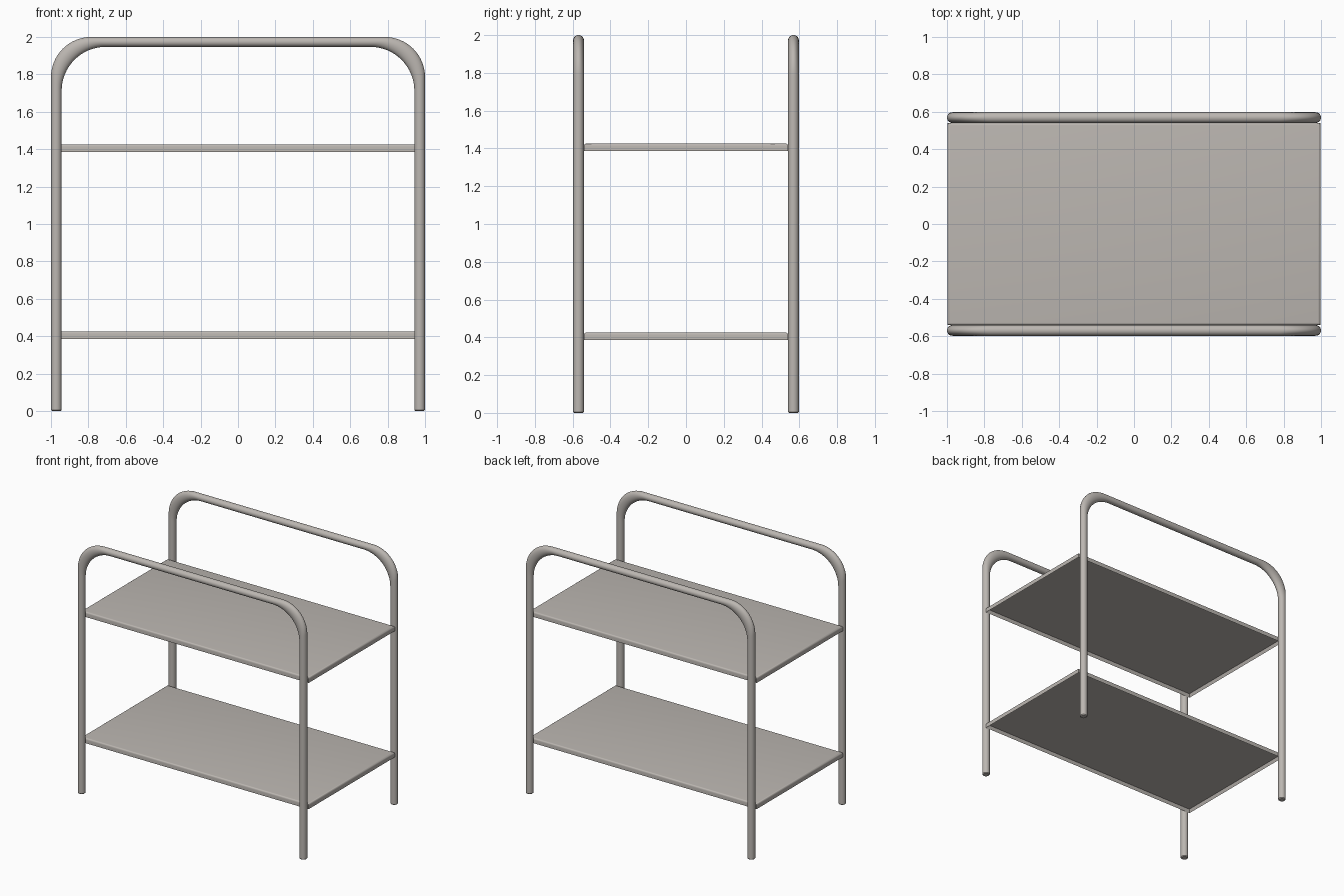
import bpy, bmesh
from math import sin, cos, pi, radians
from mathutils import Vector

if "Cube" in bpy.data.objects:
    bpy.data.objects.remove(bpy.data.objects["Cube"], do_unlink=True)

# Single painted metal finish
metal = bpy.data.materials.new("warm_grey_metal")
metal.use_nodes = True
colour = (0.50, 0.47, 0.44, 1)
metal.diffuse_color = colour
metal.node_tree.nodes["Principled BSDF"].inputs["Base Color"].default_value = colour

SIDES, STEPS = 24, 16
TUBE = 0.057          # tube diameter
TUBE_Y = 0.569        # distance of each frame from the middle
CHAMFER = 0.006


def finish(name, bm):
    bmesh.ops.recalc_face_normals(bm, faces=bm.faces[:])
    mesh = bpy.data.meshes.new(name)
    bm.to_mesh(mesh)
    bm.free()
    mesh.materials.append(metal)
    obj = bpy.data.objects.new(name, mesh)
    bpy.context.collection.objects.link(obj)
    bpy.ops.object.select_all(action='DESELECT')
    obj.select_set(True)
    bpy.context.view_layer.objects.active = obj
    bpy.ops.object.shade_smooth_by_angle(angle=radians(35))
    return obj


def half_frame_sections():
    """Outer point, inner point and depth radius from left foot to top middle."""
    r = TUBE / 2
    foot_in = -1 + TUBE
    sections = [((-1 + CHAMFER, 0), (foot_in - CHAMFER, 0), r - CHAMFER),
                ((-1, CHAMFER), (foot_in, CHAMFER), r)]
    # The bend swells because inner and outer arcs have different centres
    outer_r, inner_r = 0.215, 0.235
    for i in range(STEPS + 1):
        a = pi / 2 * i / STEPS
        outer = (-1 + outer_r * (1 - cos(a)), 2 - outer_r * (1 - sin(a)))
        inner = (foot_in + inner_r * (1 - cos(a)), 2 - TUBE + 0.004 - inner_r * (1 - sin(a)))
        sections.append((outer, inner, r))
    return sections


def hoop(name, y):
    left = half_frame_sections()
    right = [((-o[0], o[1]), (-i[0], i[1]), r) for o, i, r in reversed(left)]
    bm = bmesh.new()
    rings = []
    for o, i, r in left + right:
        outer, inner = Vector((o[0], y, o[1])), Vector((i[0], y, i[1]))
        mid, arm = (outer + inner) / 2, (outer - inner) / 2
        rings.append([bm.verts.new(mid + arm * cos(t) + Vector((0, r * sin(t), 0)))
                      for t in (2 * pi * k / SIDES for k in range(SIDES))])
    for a, b in zip(rings, rings[1:]):
        for k in range(SIDES):
            n = (k + 1) % SIDES
            bm.faces.new((a[k], a[n], b[n], b[k]))
    bm.faces.new(rings[0])
    bm.faces.new(rings[-1])
    return finish(name, bm)


def shelf(name, bottom):
    """Tray panel with a rounded top edge and a folded rim underneath."""
    bm = bmesh.new()
    bmesh.ops.create_cube(bm, size=1)
    bmesh.ops.scale(bm, vec=(1.994, 1.08, 0.04), verts=bm.verts)
    bmesh.ops.translate(bm, vec=(0, 0, bottom + 0.02), verts=bm.verts)
    under = [f for f in bm.faces if f.normal.z < -0.9]
    bmesh.ops.inset_region(bm, faces=under, thickness=0.014)
    bmesh.ops.translate(bm, vec=(0, 0, 0.026), verts=under[0].verts)
    top_edges = [e for e in bm.edges if all(v.co.z > bottom + 0.039 for v in e.verts)]
    bmesh.ops.bevel(bm, geom=top_edges, offset=0.013, segments=4,
                    profile=0.5, affect='EDGES')
    return finish(name, bm)


hoop("front_tube_frame", -TUBE_Y)
hoop("back_tube_frame", TUBE_Y)
shelf("lower_shelf", 0.386)
shelf("upper_shelf", 1.386)
